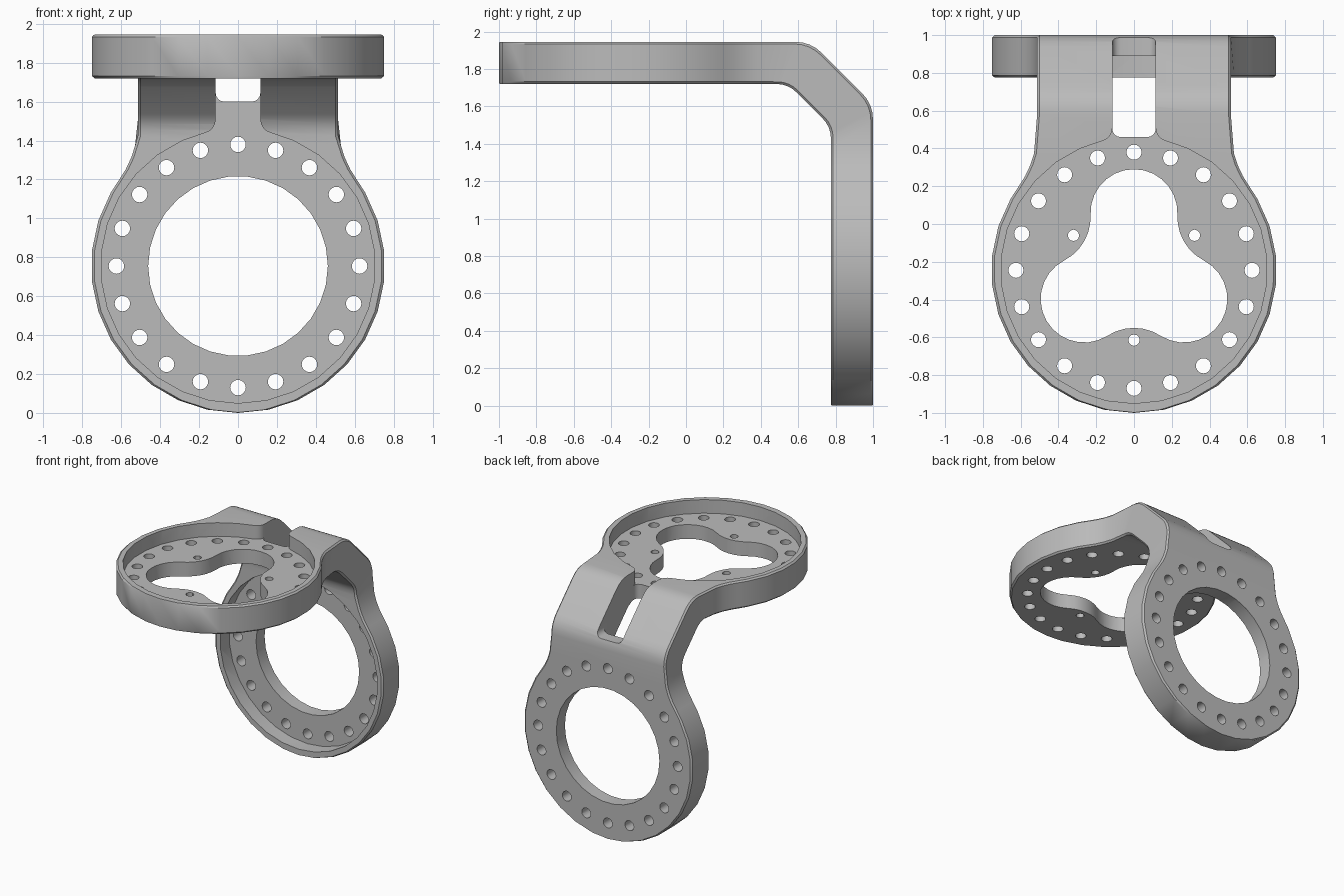
import bpy
import bmesh
from math import sin, cos, pi, sqrt, atan2, radians
from mathutils import Vector

if "Cube" in bpy.data.objects:
    bpy.data.objects.remove(bpy.data.objects["Cube"], do_unlink=True)

TOP, UNDER = 1.945, 1.72         # horizontal plate
BACK, INNER = 1.0, 0.775         # vertical plate
CY, CZ = -0.245, 0.755           # ring centres
RING, NECK, SLOT = 0.755, 0.513, 0.115
FLOOR = 0.11                     # floor thickness under the recesses

grey = bpy.data.materials.new("satin_grey")
grey.use_nodes = True
colour = (0.5, 0.5, 0.5, 1)
grey.diffuse_color = colour
grey.node_tree.nodes["Principled BSDF"].inputs["Base Color"].default_value = colour


def make_object(name, bm):
    bmesh.ops.recalc_face_normals(bm, faces=bm.faces)
    mesh = bpy.data.meshes.new(name)
    bm.to_mesh(mesh)
    bm.free()
    mesh.materials.append(grey)
    obj = bpy.data.objects.new(name, mesh)
    bpy.context.collection.objects.link(obj)
    return obj


def arc(cx, cy, r, a, b, n):
    return [(cx + r * cos(a + (b - a) * k / n), cy + r * sin(a + (b - a) * k / n))
            for k in range(n + 1)]


def circle(cx, cy, r, n):
    return arc(cx, cy, r, 0, 2 * pi, n)[:-1]


def half_outline(r, w, f, n):
    """Right half of a disc blended by a fillet into a neck of half width w."""
    d = sqrt((r + f) ** 2 - (w + f) ** 2)
    a = atan2(d, w + f)
    step, t, pts = radians(12), 0, []
    while t < pi / 2 + a - 0.03:
        pts.append((r * sin(t), -r * cos(t)))
        t += step
    for k in range(n + 1):
        b = a * (1 - k / n)
        pts.append((w + f - f * cos(b), d - f * sin(b)))
    return pts


def mirrored(right):
    return right + [(-x, y) for x, y in reversed(right) if x > 1e-6]


def shifted(pts, c):
    return [(x, y + c) for x, y in pts]


def prisms(name, outlines, axis, lo, hi):
    """Extrude outlines drawn in (x, y) along z, or in (x, z) along y."""
    bm = bmesh.new()
    for pts in outlines:
        rows = [[bm.verts.new((x, v, h) if axis == "z" else (x, h, v)) for x, v in pts]
                for h in (lo, hi)]
        bm.faces.new(rows[0])
        bm.faces.new(rows[1])
        for i in range(len(pts)):
            j = (i + 1) % len(pts)
            bm.faces.new((rows[0][i], rows[0][j], rows[1][j], rows[1][i]))
    return make_object(name, bm)


def apply(obj, mod):
    bpy.context.view_layer.objects.active = obj
    bpy.ops.object.modifier_apply(modifier=mod.name)


def cut(obj, cutter):
    mod = obj.modifiers.new("cut", "BOOLEAN")
    mod.operation = "DIFFERENCE"
    mod.solver = "EXACT"
    mod.object = cutter
    apply(obj, mod)
    bpy.data.objects.remove(cutter, do_unlink=True)


def bend(corner, d_in, d_out, t, n=4):
    c = Vector(corner)
    a, b = c - Vector(d_in) * t, c + Vector(d_out) * t
    return [tuple(a * (1 - s) ** 2 + c * 2 * s * (1 - s) + b * s * s)
            for s in (k / n for k in range(n + 1))]


# Bent plate: stations of half width, outer point and inner point (y, z)
leg = half_outline(RING, NECK, 0.52, 5)[:-2]
flat, slope, down = (1, 0), (0.7071, -0.7071), (0, -1)
outer = bend((0.667, TOP), flat, slope, 0.085) + bend((BACK, 1.612), slope, down, 0.085)
inner = bend((0.546, UNDER), flat, slope, 0.065) + bend((INNER, 1.491), slope, down, 0.065)
stations = [(w, (CY + d, TOP), (CY + d, UNDER)) for w, d in leg]
stations += [(NECK, o, i) for o, i in zip(outer, inner)]
stations += [(w, (BACK, CZ + d), (INNER, CZ + d)) for w, d in reversed(leg)]

bm = bmesh.new()
loops = [[bm.verts.new(p) for p in ((-w, *o), (w, *o), (w, *i), (-w, *i))]
         for w, o, i in stations]
for a, b in zip(loops, loops[1:]):
    for k in range(4):
        m = (k + 1) % 4
        bm.faces.new((a[k], a[m], b[m], b[k]))
bmesh.ops.remove_doubles(bm, verts=bm.verts, dist=1e-5)
bracket = make_object("bent_ring_bracket", bm)

# Fine chamfer round the outline
chamfer = bracket.modifiers.new("chamfer", "BEVEL")
chamfer.width = 0.012
chamfer.segments = 1
chamfer.limit_method = "ANGLE"
chamfer.angle_limit = 0.8
chamfer.use_clamp_overlap = False
apply(bracket, chamfer)

# Keyhole recesses: top of the horizontal ring, inside of the vertical ring
keyhole = mirrored(half_outline(0.705, SLOT, 0.07, 4) + [(SLOT, 1.6)])
cut(bracket, prisms("top_recess", [shifted(keyhole, CY)], "z", TOP - FLOOR, 2.3))
cut(bracket, prisms("inner_recess", [shifted(keyhole, CZ)], "y", 0.52, BACK - FLOOR))


# Slot through the bend, with rounded ends
def slot_shape(end, far):
    r = 0.045
    return mirrored(arc(SLOT - r, end + r, r, -pi / 2, 0, 4) + [(SLOT, far)])


cut(bracket, prisms("slot_top", [slot_shape(0.46, 0.75)], "z", 1.62, 2.3))
cut(bracket, prisms("slot_back", [slot_shape(1.6, 2.3)], "y", 0.7, 1.3))

# Ring of pin holes, shared by both plates
pins = [circle(0.625 * sin(k * pi / 10), 0.625 * cos(k * pi / 10), 0.04, 16)
        for k in range(20)]

# Three-lobed opening and its three small screw holes
lobe_d, lobe_r, dip_d, dip_r = 0.305, 0.23, 0.564, 0.259
lean = atan2(dip_d * 0.5 - lobe_d, dip_d * cos(pi / 6))
lobe = arc(0, lobe_d, lobe_r, lean, pi - lean, 14)
dip = arc(-dip_d * cos(pi / 6), dip_d * 0.5, dip_r, -lean, lean - pi / 3, 6)
trefoil, screws = [], []
for k in range(3):
    a = k * 2 * pi / 3
    trefoil += [(x * cos(a) - y * sin(a), x * sin(a) + y * cos(a))
                for x, y in lobe + dip[1:-1]]
    screws.append(circle(0.37 * cos(a + pi / 6), 0.37 * sin(a + pi / 6), 0.03, 12))

top_holes = [shifted(p, CY) for p in pins + screws + [trefoil]]
cut(bracket, prisms("top_holes", top_holes, "z", 1.6, 2.1))

# Round opening and pin holes of the vertical ring
back_holes = [shifted(p, CZ) for p in pins + [circle(0, 0, 0.462, 30)]]
cut(bracket, prisms("back_holes", back_holes, "y", 0.6, 1.2))

# Smooth shading with crisp edges
bpy.ops.object.select_all(action="DESELECT")
bracket.select_set(True)
bpy.context.view_layer.objects.active = bracket
bpy.ops.object.shade_smooth_by_angle(angle=radians(30))
